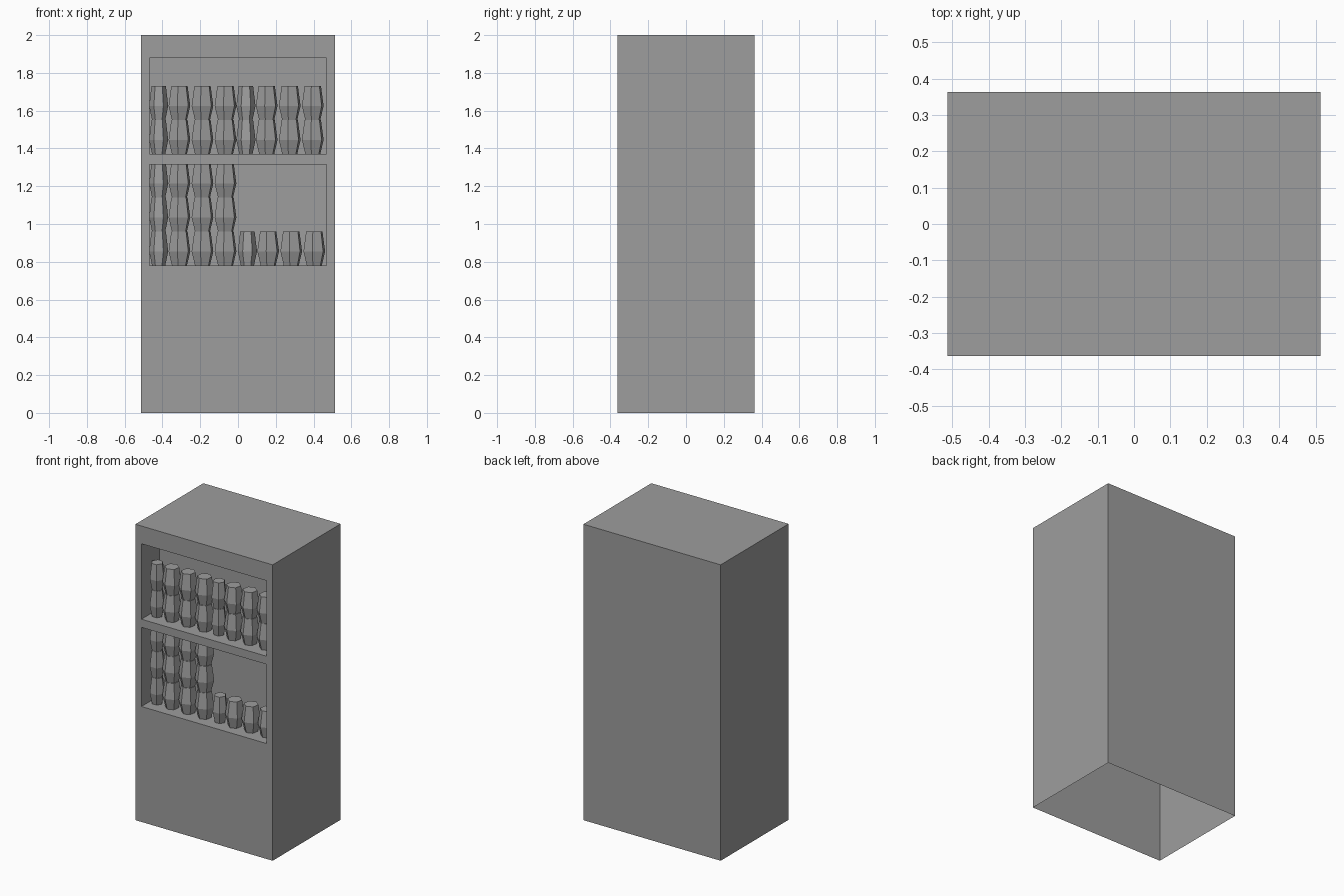
import bpy
import bmesh
import math
from mathutils import Matrix, Vector

cube = bpy.data.objects.get("Cube")
if cube:
    bpy.data.objects.remove(cube, do_unlink=True)

WIDTH, DEPTH, HEIGHT = 1.026, 0.725, 2.0
FRONT = -DEPTH / 2
RECESS_X, RECESS_DEPTH = 0.468, 0.19
SHELVES = [(0.78, 1.315), (1.37, 1.88)]

grey = bpy.data.materials.new("plain_grey")
grey.use_nodes = True
colour = (0.34, 0.34, 0.34, 1)
grey.diffuse_color = colour
grey.node_tree.nodes["Principled BSDF"].inputs["Base Color"].default_value = colour


def add_object(name, bm):
    mesh = bpy.data.meshes.new(name)
    bm.to_mesh(mesh)
    bm.free()
    mesh.materials.append(grey)
    obj = bpy.data.objects.new(name, mesh)
    bpy.context.collection.objects.link(obj)
    return obj


def cut(bm, point, normal):
    bmesh.ops.bisect_plane(bm, geom=bm.verts[:] + bm.edges[:] + bm.faces[:],
                           plane_co=point, plane_no=normal)


# Cabinet shell, open underneath, with two recessed shelves in the front
bm = bmesh.new()
bmesh.ops.create_cube(bm, size=1, matrix=Matrix.Translation((0, 0, HEIGHT / 2))
                      @ Matrix.Diagonal((WIDTH, DEPTH, HEIGHT, 1)))
for x in (-RECESS_X, RECESS_X):
    cut(bm, (x, 0, 0), (1, 0, 0))
for shelf in SHELVES:
    for z in shelf:
        cut(bm, (0, 0, z), (0, 0, 1))
bm.normal_update()
bottom = [f for f in bm.faces if f.calc_center_median().z < 0.01]
bmesh.ops.delete(bm, geom=bottom, context="FACES")
openings = []
for f in bm.faces:
    c = f.calc_center_median()
    if f.normal.y < -0.9 and abs(c.x) < 0.1 and any(a < c.z < b for a, b in SHELVES):
        openings.append(f)
bmesh.ops.inset_individual(bm, faces=openings, thickness=0, depth=-RECESS_DEPTH)
add_object("cabinet", bm)


# Six-sided faceted jar: narrow foot, wide belly, narrower rim
def add_jar(name, x, z, scale, turn):
    bm = bmesh.new()
    rings = []
    for radius, height in ((0.042, 0), (0.061, 0.075), (0.046, 0.18)):
        ring = []
        for i in range(6):
            a = math.radians(turn + 60 * i)
            ring.append(bm.verts.new((radius * scale * math.cos(a),
                                      radius * scale * math.sin(a), height)))
        rings.append(ring)
    for low, high in zip(rings, rings[1:]):
        for i in range(6):
            j = (i + 1) % 6
            bm.faces.new((low[i], low[j], high[j], high[i]))
    bm.faces.new(rings[0][::-1])
    bm.faces.new(rings[-1])
    obj = add_object(name, bm)
    obj.location = Vector((x, FRONT + 0.1, z))


# Stacked jars, four to a row
def add_stack(name, first_x, floor_z, rows):
    for row in range(rows):
        for col in range(4):
            x = first_x + (0 if col == 0 else 0.11 + 0.122 * (col - 1))
            scale, turn = (0.83, 0) if col == 0 else (1, 20)
            add_jar(f"{name}_{row}_{col}", x, floor_z + 0.18 * row, scale, turn)


lower, upper = SHELVES[0][0], SHELVES[1][0]
add_stack("upper_right_jar", -0.42, upper, 2)
add_stack("upper_left_jar", 0.042, upper, 2)
add_stack("lower_right_jar", -0.42, lower, 3)
add_stack("lower_left_jar", 0.05, lower, 1)
